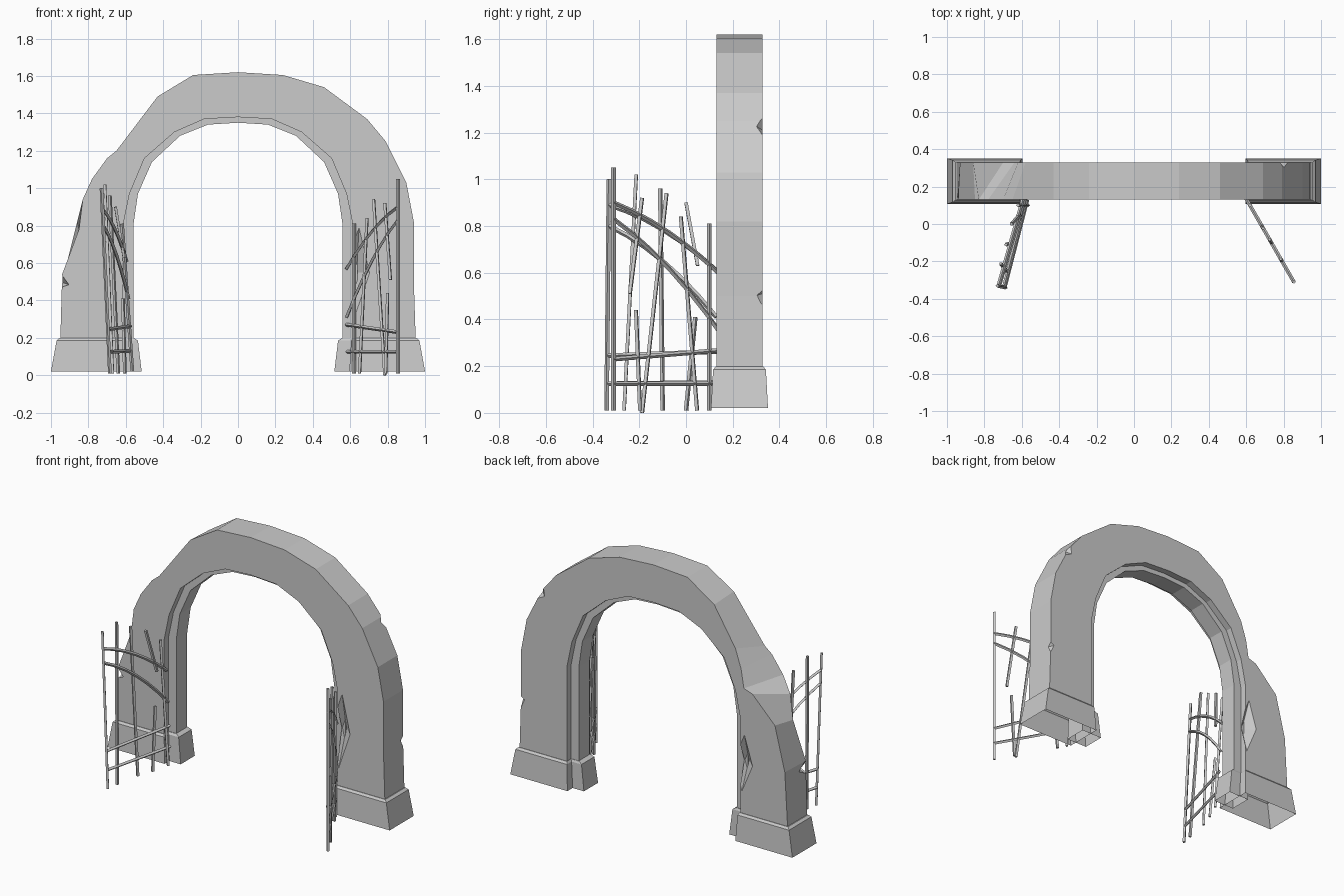
import bpy, bmesh
from mathutils import Vector

cube = bpy.data.objects.get("Cube")
if cube:
    bpy.data.objects.remove(cube)

grey = bpy.data.materials.new("plain_grey")
grey.use_nodes = True
grey.diffuse_color = (0.6, 0.6, 0.6, 1)
grey.node_tree.nodes["Principled BSDF"].inputs["Base Color"].default_value = (0.6, 0.6, 0.6, 1)


def add_mesh(name, bm):
    bmesh.ops.recalc_face_normals(bm, faces=bm.faces)
    mesh = bpy.data.meshes.new(name)
    bm.to_mesh(mesh)
    bm.free()
    mesh.materials.append(grey)
    obj = bpy.data.objects.new(name, mesh)
    bpy.context.collection.objects.link(obj)
    return obj


def loft(name, rings, cap_start=True):
    """Join closed rings of equal point count and cap the ends."""
    bm = bmesh.new()
    loops = [[bm.verts.new(p) for p in ring] for ring in rings]
    n = len(loops[0])
    for a, b in zip(loops, loops[1:]):
        for i in range(n):
            j = (i + 1) % n
            bm.faces.new((a[i], a[j], b[j], b[i]))
    if cap_start:
        bm.faces.new(loops[0])
    bm.faces.new(loops[-1])
    return add_mesh(name, bm)


def bake(obj):
    """Replace an object's mesh by its evaluated result."""
    bpy.context.view_layer.update()
    graph = bpy.context.evaluated_depsgraph_get()
    mesh = bpy.data.meshes.new_from_object(obj.evaluated_get(graph))
    return mesh


def chip(target, centre, size, turn=0.3):
    """Knock a faceted chip out of the stone."""
    bm = bmesh.new()
    bmesh.ops.create_cone(bm, segments=4, radius1=1, radius2=0, depth=1, cap_ends=True)
    bmesh.ops.translate(bm, verts=bm.verts, vec=(0, 0, 0.5))
    bmesh.ops.mirror(bm, geom=bm.verts[:] + bm.edges[:] + bm.faces[:], axis='Z', merge_dist=0.001)
    bmesh.ops.delete(bm, geom=[f for f in bm.faces if abs(f.calc_center_median().z) < 0.01],
                     context='FACES_ONLY')
    cutter = add_mesh("chip_cutter", bm)
    cutter.location, cutter.scale, cutter.rotation_euler = centre, size, (0, turn, 0)
    cutter.hide_render = True
    mod = target.modifiers.new("chip", 'BOOLEAN')
    mod.operation, mod.solver, mod.object = 'DIFFERENCE', 'EXACT', cutter
    mesh = bake(target)
    target.modifiers.clear()
    target.data = mesh
    bpy.data.objects.remove(cutter)


def both_sides(half):
    """Half profile ending on the axis -> full profile."""
    return half + [(-x, z) for x, z in reversed(half[:-1])]


# Arch ring: sound on the left, broken away on the right, more so at the back
sound = [(0.95, 0.19), (0.94, 0.5), (0.94, 0.82), (0.9, 1.03), (0.79, 1.25),
         (0.69, 1.37), (0.46, 1.54), (0.24, 1.605), (0, 1.62), (-0.24, 1.605)]
broken_front = [(-0.43, 1.49), (-0.65, 1.2), (-0.7, 1.16), (-0.78, 1.05),
                (-0.83, 0.94), (-0.85, 0.78), (-0.94, 0.54), (-0.95, 0.19)]
broken_back = [(-0.43, 1.48), (-0.58, 1.24), (-0.62, 1.12), (-0.64, 1.0),
               (-0.7, 0.98), (-0.86, 0.82), (-0.93, 0.54), (-0.95, 0.19)]
opening = both_sides([(0.615, 0.19), (0.615, 0.8), (0.58, 0.97), (0.5, 1.16),
                      (0.34, 1.3), (0.18, 1.37), (0, 1.38)])
ring_front = sound + broken_front + opening[::-1]
ring_back = sound + broken_back + opening[::-1]
arch = loft("arch_ring", [[(x, 0.13, z) for x, z in ring_front],
                          [(x, 0.328, z) for x, z in ring_back]])
chip(arch, (0.635, 0.12, 0.55), (0.08, 0.07, 0.28), 0.05)
chip(arch, (-0.635, 0.34, 0.52), (0.08, 0.07, 0.22), -0.05)
chip(arch, (0.95, 0.335, 0.5), (0.045, 0.04, 0.05))
chip(arch, (0.81, 0.335, 1.23), (0.05, 0.04, 0.07), -0.5)
chip(arch, (-0.955, 0.14, 0.5), (0.06, 0.08, 0.045))

# Thin inner rib under the arch
rib_in = both_sides([(0.56, 0.19), (0.56, 0.8), (0.535, 0.97), (0.46, 1.14),
                     (0.31, 1.28), (0.16, 1.34), (0, 1.35)])
rib_out = [(x * 1.04, z + 0.02 if z > 0.5 else z) for x, z in opening]
rib = rib_in + rib_out[::-1]
loft("arch_rib", [[(x, y, z) for x, z in rib] for y in (0.175, 0.285)])


# Plinths, open underneath
def plinth(name, side, levels):
    loft(name, [[(side * x, y, z) for x, y in ((x0, y0), (x1, y0), (x1, y1), (x0, y1))]
                for x0, x1, y0, y1, z in levels], cap_start=False)


for side, label in ((1, "left"), (-1, "right")):
    plinth(label + "_plinth", side, [(0.595, 1.0, 0.107, 0.351, 0.02),
                                     (0.605, 0.97, 0.116, 0.342, 0.185),
                                     (0.613, 0.955, 0.127, 0.331, 0.198)])
    plinth(label + "_rib_plinth", side, [(0.515, 0.66, 0.155, 0.298, 0.02),
                                         (0.535, 0.66, 0.163, 0.294, 0.185),
                                         (0.555, 0.66, 0.172, 0.288, 0.198)])


# Iron gates: square bars with sagging rails
def gate(name, bars, rails):
    curve = bpy.data.curves.new(name, 'CURVE')
    curve.dimensions = '3D'
    curve.bevel_depth, curve.bevel_resolution = 0.010, 0
    curve.use_fill_caps = True
    paths = [[Vector(a), Vector(b)] for a, b in bars]
    for a, b, bow in rails:
        a, b = Vector(a), Vector(b)
        steps = 6 if bow else 1
        paths.append([a.lerp(b, i / steps) + Vector((0, 0, 4 * bow * i / steps * (1 - i / steps)))
                      for i in range(steps + 1)])
    for path in paths:
        spline = curve.splines.new('POLY')
        spline.use_smooth = False
        spline.points.add(len(path) - 1)
        for point, co in zip(spline.points, path):
            point.co = (*co, 1)
    curve.materials.append(grey)
    temp = bpy.data.objects.new(name + "_path", curve)
    bpy.context.collection.objects.link(temp)
    mesh = bake(temp)
    bpy.data.objects.remove(temp)
    bpy.context.collection.objects.link(bpy.data.objects.new(name, mesh))


def on_left(x, z):
    """Point in the upright plane of the left gate."""
    return (x, 0.1 - (x - 0.62) * 1.745, z)


left_bars = [(0.62, 0.01, 0.62, 0.81), (0.65, 0.01, 0.69, 0.84), (0.785, 0, 0.725, 0.94),
             (0.79, 0.01, 0.8, 0.44), (0.815, 0.51, 0.785, 0.92), (0.855, 0.01, 0.855, 1.05)]
left_rails = [(0.58, 0.57, 0.855, 0.9, 0.035), (0.58, 0.31, 0.855, 0.83, 0.045),
              (0.58, 0.27, 0.855, 0.23, 0), (0.58, 0.125, 0.855, 0.125, 0)]
gate("left_gate", [(on_left(a, b), on_left(c, d)) for a, b, c, d in left_bars],
     [(on_left(a, b), on_left(c, d), bow) for a, b, c, d, bow in left_rails])

gate("right_gate",
     [((-0.685, -0.34, 0.01), (-0.73, -0.33, 1.0)),
      ((-0.67, -0.265, 0.01), (-0.712, -0.213, 1.02)),
      ((-0.64, -0.1, 0.01), (-0.685, -0.11, 0.96)),
      ((-0.605, 0, 0.01), (-0.615, 0.04, 0.41)),
      ((-0.61, 0.05, 0.63), (-0.655, 0, 0.9)),
      ((-0.565, 0.1, 0.02), (-0.62, 0.1, 0.81))],
     [((-0.725, -0.33, 0.89), (-0.595, 0.13, 0.61), 0.035),
      ((-0.72, -0.33, 0.8), (-0.585, 0.13, 0.41), 0.045),
      ((-0.695, -0.335, 0.245), (-0.575, 0.13, 0.262), 0),
      ((-0.69, -0.335, 0.125), (-0.57, 0.13, 0.13), 0)])
